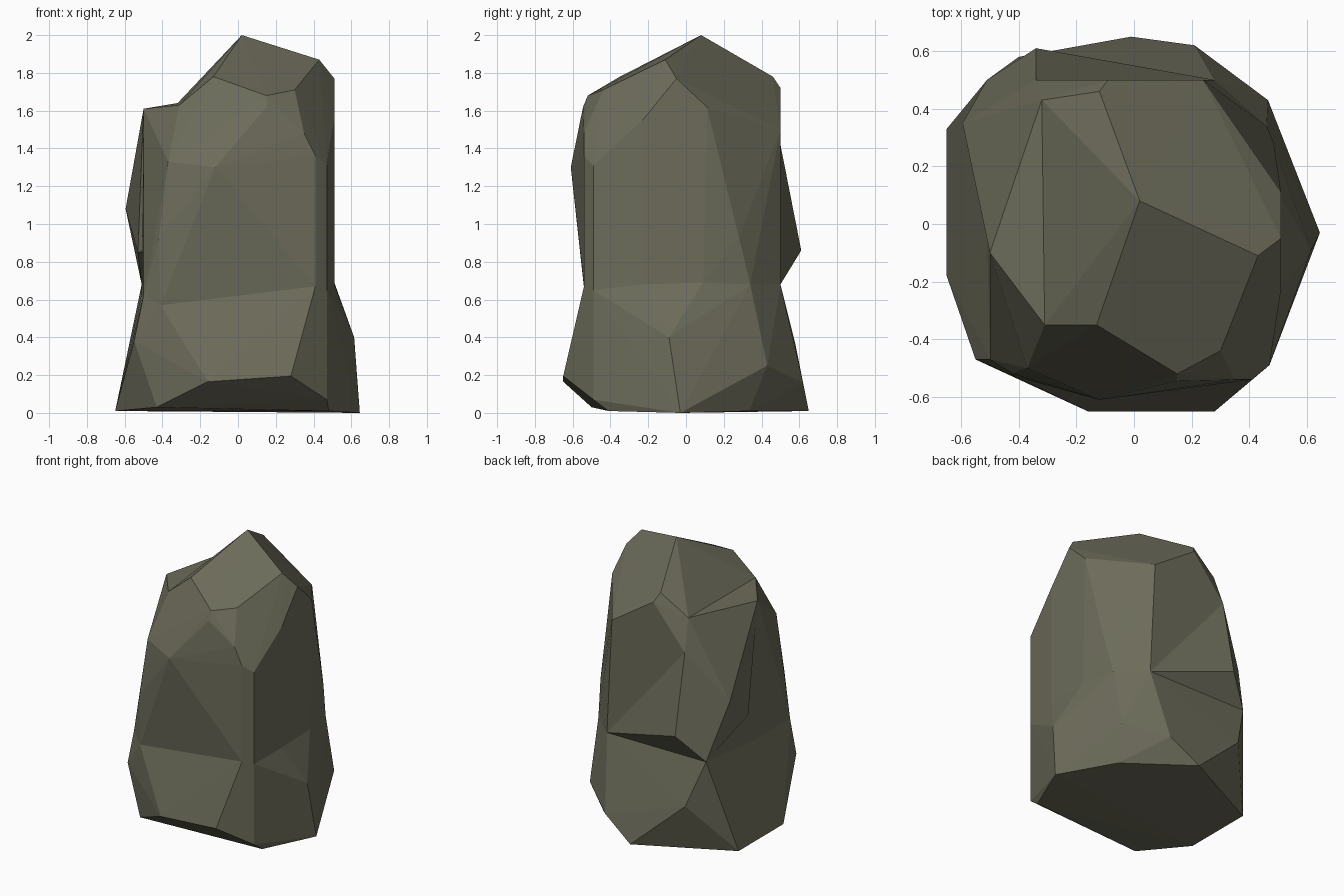
import bpy, bmesh

if "Cube" in bpy.data.objects:
    bpy.data.objects.remove(bpy.data.objects["Cube"])

stone = bpy.data.materials.new("olive grey stone")
stone.diffuse_color = (0.15, 0.148, 0.103, 1)
stone.use_nodes = True
stone.node_tree.nodes["Principled BSDF"].inputs["Base Color"].default_value = stone.diffuse_color


def hull(name, points):
    """Faceted convex lump through the given corner points."""
    bm = bmesh.new()
    for p in points:
        bm.verts.new(p)
    bmesh.ops.convex_hull(bm, input=bm.verts[:])
    loose = [v for v in bm.verts if not v.link_faces]
    bmesh.ops.delete(bm, geom=loose, context='VERTS')
    bmesh.ops.recalc_face_normals(bm, faces=bm.faces[:])
    me = bpy.data.meshes.new(name)
    bm.to_mesh(me)
    bm.free()
    me.materials.append(stone)
    ob = bpy.data.objects.new(name, me)
    bpy.context.collection.objects.link(ob)
    return ob


def inner(z):
    """Hidden corners that make neighbouring lumps overlap."""
    return [(sx * 0.3, sy * 0.3, z) for sx in (-1, 1) for sy in (-1, 1)]


# narrow waist shared by the foot and the upper block
back_l, back_r = (-.51, .5, .68), (.28, .5, .68)
waist_left = [(-.5, -.47, .62), (-.41, -.53, .57), back_l, (-.51, -.02, .63)]
waist = waist_left + [(.41, -.54, .67), (.47, -.49, .65), (.51, -.23, .68),
                      (.51, .09, .69), (.46, .34, .68), back_r]

# corners shared by the upper block, the left shoulder and the bulge
ledge_tip = (-.5, -.1, 1.61)
ledge_front = (-.31, -.35, 1.63)
ledge_back = [(-.32, .43, 1.64), (-.34, .5, 1.42)]
left_edge = [(-.37, -.5, 1.33), (-.42, -.52, .92)]

# upper block
crown = [(.02, .08, 2), (.43, -.11, 1.87), (-.13, -.35, 1.78), (.15, -.52, 1.68),
         (.30, -.44, 1.71), (.51, -.05, 1.77), (-.12, .46, 1.78), (-.09, .5, 1.72)]
flanks = [(-.12, -.61, 1.3), (.15, -.545, 1.62), (.35, -.54, 1.48), (.41, -.54, 1.36),
          (.47, -.49, 1.31), (.51, -.23, 1.55), (.51, .11, 1.62), (.24, .5, 1.5),
          (.485, .28, .93)]
rock = hull("rock", crown + flanks + left_edge + [ledge_front] + ledge_back
            + waist + inner(.4))

# left shoulder, ending in a nearly level ledge
shoulder = hull("rock_shoulder", [ledge_tip, ledge_front] + ledge_back + left_edge
                + waist_left + [(0, 0, 1.2), (0, 0, .8)])

# overhanging bulge on the back left
bulge = hull("rock_bulge", ledge_back + [ledge_tip, back_l, back_r,
             (-.595, .35, 1.08), (-.34, .61, .86), (-.53, .05, .85), (0, 0, 1.2)])

# flared foot
foot = hull("rock_foot", waist + inner(.9) + [
    (-.43, -.5, .03), (-.16, -.65, .165), (.28, -.65, .195), (.47, -.49, .07),
    (.48, -.41, .01), (.615, -.09, .4), (.645, -.03, 0), (.42, .335, .01),
    (.465, .43, .25), (.21, .62, .16), (-.01, .65, .01), (-.4, .58, .36),
    (-.65, .33, .01), (-.65, -.18, .01), (-.55, -.47, .38)])

# merge the lumps into one stone
for part in (shoulder, bulge, foot):
    mod = rock.modifiers.new("merge", 'BOOLEAN')
    mod.operation = 'UNION'
    mod.solver = 'EXACT'
    mod.object = part
    bpy.context.view_layer.objects.active = rock
    bpy.ops.object.modifier_apply(modifier=mod.name)
    bpy.data.objects.remove(part)

for f in rock.data.polygons:
    f.use_smooth = False
